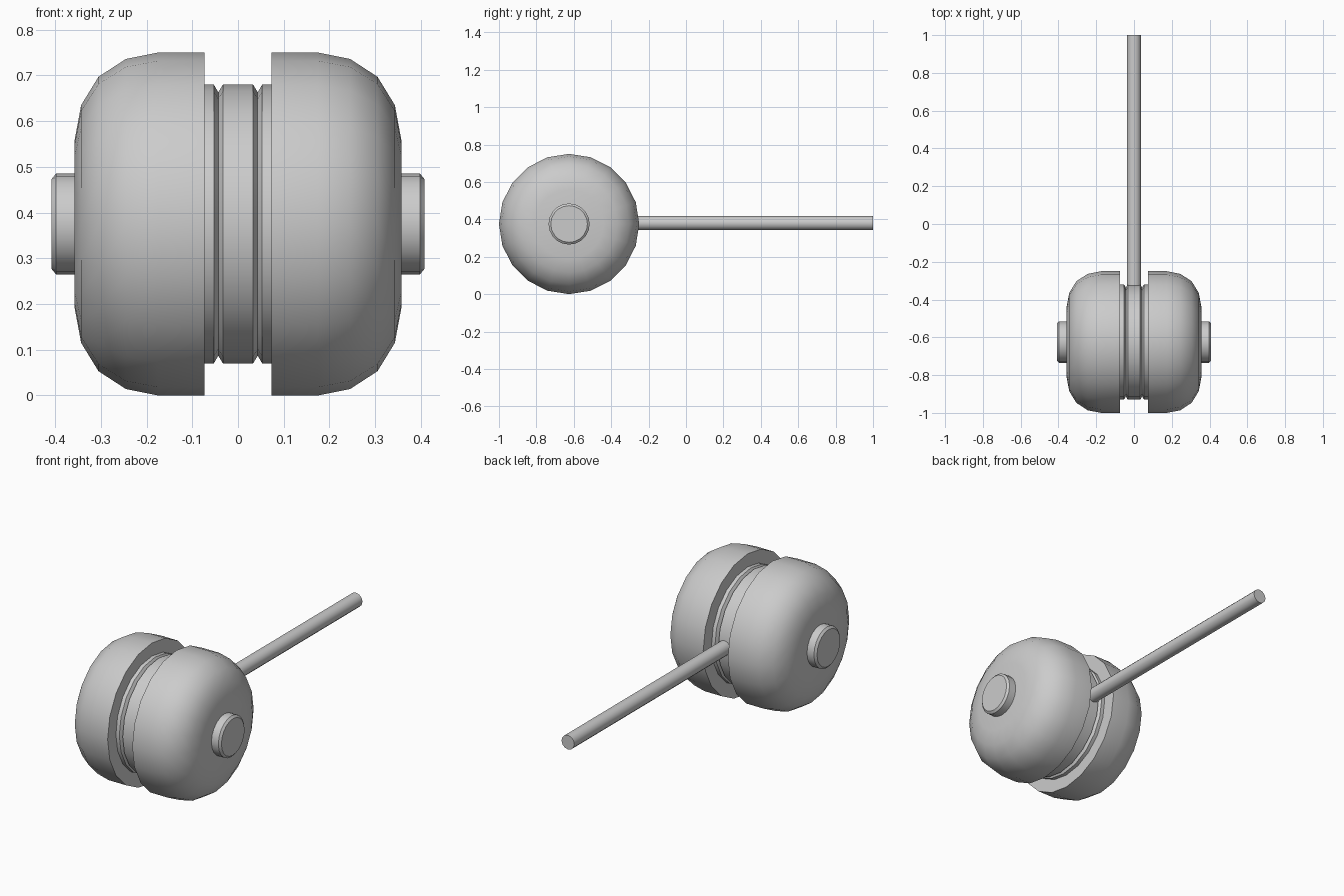
import bpy, bmesh, math
from mathutils import Vector

if "Cube" in bpy.data.objects:
    bpy.data.objects.remove(bpy.data.objects["Cube"])

AXIS_Y, AXIS_Z = -0.625, 0.375


def lathe(name, profile, sides, axis, centre, angle=35):
    """Spin (position along axis, radius) points into a closed solid."""
    bm = bmesh.new()
    rings = []
    for p, r in profile:
        ring = []
        for i in range(sides):
            a = 2 * math.pi * i / sides
            u, v = r * math.cos(a), r * math.sin(a)
            co = Vector((p, u, v)) if axis == 'X' else Vector((u, p, v))
            ring.append(bm.verts.new(co + Vector(centre)))
        rings.append(ring)
    for a, b in zip(rings, rings[1:]):
        for i in range(sides):
            j = (i + 1) % sides
            bm.faces.new((a[i], a[j], b[j], b[i]))
    bm.faces.new(rings[0])
    bm.faces.new(rings[-1])
    bmesh.ops.recalc_face_normals(bm, faces=bm.faces)
    mesh = bpy.data.meshes.new(name)
    bm.to_mesh(mesh)
    bm.free()
    ob = bpy.data.objects.new(name, mesh)
    bpy.context.collection.objects.link(ob)
    bpy.ops.object.select_all(action='DESELECT')
    ob.select_set(True)
    bpy.context.view_layer.objects.active = ob
    bpy.ops.object.shade_smooth_by_angle(angle=math.radians(angle))
    return ob


centre = (0, AXIS_Y, AXIS_Z)

# Pair of rounded wheels, flat on the inner side
wheel = [(0.073, 0.375), (0.175, 0.375), (0.245, 0.361), (0.305, 0.322),
         (0.343, 0.26), (0.357, 0.185)]
for side, name in ((1, "right_wheel"), (-1, "left_wheel")):
    lathe(name, [(side * x, r) for x, r in wheel], 20, 'X', centre)

# Central hub with two narrow V grooves
half = [(0.033, 0.305), (0.043, 0.288), (0.053, 0.305), (0.08, 0.305)]
hub = [(-x, r) for x, r in reversed(half)] + half
lathe("grooved_hub", hub, 20, 'X', centre)

# Axle running through, with chamfered ends
axle = [(-0.408, 0.098), (-0.398, 0.11), (0.398, 0.11), (0.408, 0.098)]
lathe("axle", axle, 20, 'X', centre)

# Long rod leaving the back of the hub
rod = [(-0.34, 0.038), (1.0, 0.038)]
lathe("rod", rod, 12, 'Y', (0, 0, 0.38), 40)
